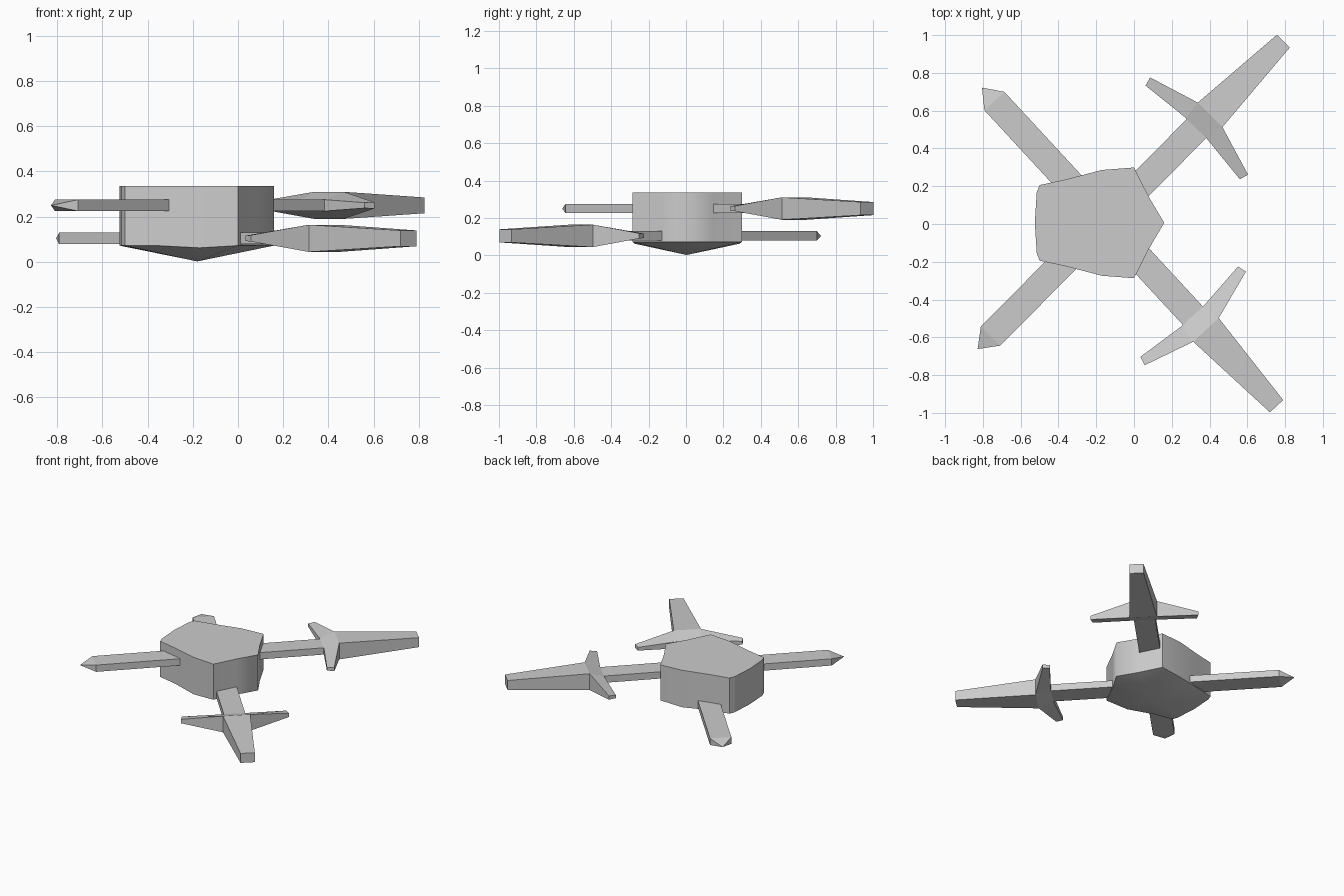
import bpy, bmesh
from math import radians
from mathutils import Matrix

old = bpy.data.objects.get("Cube")
if old:
    bpy.data.objects.remove(old, do_unlink=True)

grey = bpy.data.materials.new("light_grey")
grey.use_nodes = True
GREY = (0.6, 0.6, 0.6, 1)
grey.diffuse_color = GREY
grey.node_tree.nodes["Principled BSDF"].inputs["Base Color"].default_value = GREY


def finish(name, bm, matrix=Matrix()):
    bmesh.ops.remove_doubles(bm, verts=bm.verts, dist=0.0001)
    bmesh.ops.recalc_face_normals(bm, faces=bm.faces)
    mesh = bpy.data.meshes.new(name)
    bm.to_mesh(mesh)
    bm.free()
    mesh.materials.append(grey)
    obj = bpy.data.objects.new(name, mesh)
    obj.matrix_world = matrix
    bpy.context.collection.objects.link(obj)


def loft(bm, rings):
    """Skin a row of four-point rings and cap both ends."""
    rings = [[bm.verts.new(p) for p in ring] for ring in rings]
    for a, b in zip(rings, rings[1:]):
        for i in range(4):
            j = (i + 1) % 4
            bm.faces.new((a[i], a[j], b[j], b[i]))
    bm.faces.new(rings[0])
    bm.faces.new(rings[-1])


def section(x, w, h):
    return [(x, -w, -h), (x, w, -h), (x, w, h), (x, -w, h)]


# Shield: mirrored outline, straight rim walls, shallow pointed underside
half = [(0.08, 0.135), (0.0, 0.293), (-0.17, 0.28), (-0.36, 0.23),
        (-0.5, 0.2), (-0.515, 0.16)]
outline = [(0.16, 0)] + half + [(-0.525, 0)] + [(x, -y) for x, y in reversed(half)]
corners = (0.0, -0.5, -0.515)
bm = bmesh.new()
top = [bm.verts.new((x, y + 0.006, 0.335)) for x, y in outline]
low = [bm.verts.new((x, y + 0.006, 0.062 if x == -0.17 else 0.072)) for x, y in outline]
apex = bm.verts.new((-0.18, 0.003, 0.002))
bm.faces.new(top)
for i in range(len(outline)):
    j = (i + 1) % len(outline)
    bm.faces.new((top[i], low[i], low[j], top[j]))
    bm.faces.new((low[i], apex, low[j]))
for f in bm.faces:
    f.smooth = True
for i, (x, y) in enumerate(outline):
    j = (i + 1) % len(outline)
    sharp = [(top[i], top[j]), (low[i], low[j])]
    if x in corners:
        sharp.append((top[i], low[i]))
    for pair in sharp:
        bm.edges.get(pair).smooth = False
finish("shield", bm)


# Crossed swords, built along local x from the tip
def sword(prefix, tip, angle):
    matrix = Matrix.Translation(tip) @ Matrix.Rotation(radians(angle), 4, "Z")

    # Blade with a pyramid point
    bm = bmesh.new()
    tip_vert = bm.verts.new((0, 0, 0))
    loft(bm, [section(0.097, 0.072, 0.025), section(1.66, 0.072, 0.025)])
    bm.verts.ensure_lookup_table()
    base = [v for v in bm.verts if 0.05 < v.co.x < 0.2]
    shoulder = next(f for f in bm.faces if all(v in base for v in f.verts))
    rim = list(shoulder.verts)
    bm.faces.remove(shoulder)
    for i in range(4):
        bm.faces.new((rim[i], rim[(i + 1) % 4], tip_vert))
    finish(prefix + "_blade", bm, matrix)

    # Tapered handle
    bm = bmesh.new()
    loft(bm, [section(1.645, 0.08, 0.025), section(1.747, 0.092, 0.06),
              section(2.297, 0.048, 0.035)])
    finish(prefix + "_handle", bm, matrix)

    # Swept guard arms
    for side, s in (("left", 1), ("right", -1)):
        bm = bmesh.new()
        root = [(1.645, s * 0.08, -0.025), (1.747, s * 0.092, -0.06),
                (1.747, s * 0.092, 0.06), (1.645, s * 0.08, 0.025)]
        end = [(1.616, s * 0.352, -0.012), (1.664, s * 0.365, -0.014),
               (1.664, s * 0.365, 0.014), (1.616, s * 0.352, 0.012)]
        loft(bm, [root, end])
        finish(prefix + "_guard_" + side, bm, matrix)


sword("upper_sword", (-0.828, -0.662, 0.25), 45.2)
sword("lower_sword", (-0.805, 0.722, 0.104), -47.24)
